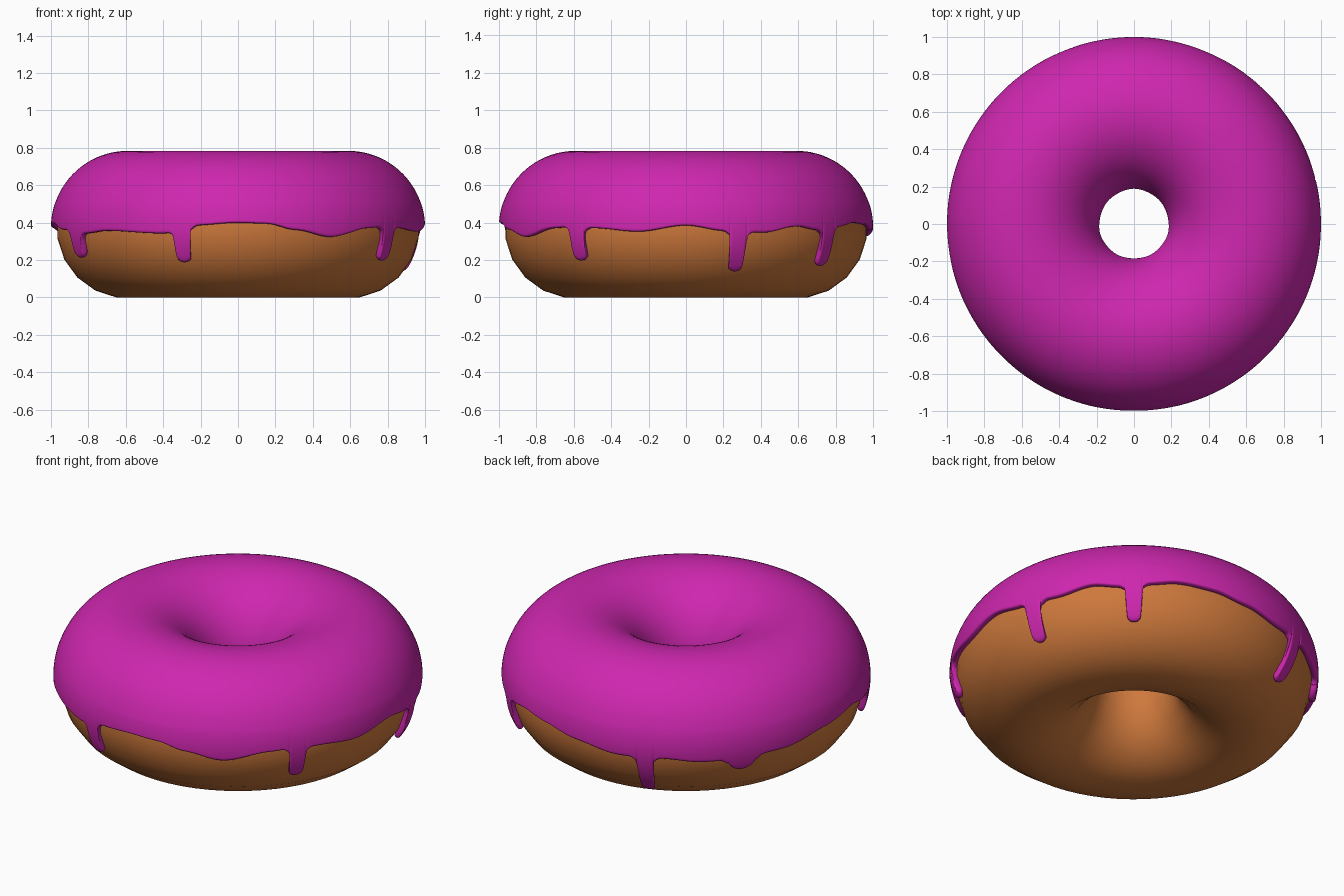
import bpy, math
from math import sin, cos, pi, radians, sqrt

if "Cube" in bpy.data.objects:
    bpy.data.objects.remove(bpy.data.objects["Cube"])

RING, BODY_R, ICE_R, MID = 0.59, 0.38, 0.41, 0.375   # ring radius, tube radii, tube centre height


def material(name, rgb):
    m = bpy.data.materials.new(name)
    m.diffuse_color = (*rgb, 1)
    m.use_nodes = True
    m.node_tree.nodes["Principled BSDF"].inputs["Base Color"].default_value = m.diffuse_color
    return m


def on_tube(theta, phi, r):
    d = RING + r * cos(phi)
    return (d * cos(theta), d * sin(theta), MID + r * sin(phi))


def make(name, verts, faces, mat):
    me = bpy.data.meshes.new(name)
    me.from_pydata(verts, [], faces)
    me.polygons.foreach_set("use_smooth", [True] * len(me.polygons))
    me.materials.append(mat)
    ob = bpy.data.objects.new(name, me)
    bpy.context.collection.objects.link(ob)
    return ob


def sheet_faces(cols, rows, wrap):
    return [(i * rows + j, i * rows + (j + 1) % rows,
             (i + 1) % cols * rows + (j + 1) % rows, (i + 1) % cols * rows + j)
            for i in range(cols) for j in range(rows if wrap else rows - 1)]


# Dough ring
C, R = 64, 20
dough = [on_tube(2 * pi * i / C, -2 * pi * (j + 0.5) / R, BODY_R) for i in range(C) for j in range(R)]
make("dough_ring", dough, sheet_faces(C, R, True), material("dough", (0.62, 0.19, 0.045)))

# Icing hem: (azimuth in degrees, height)
HEM = [(0, .385), (12, .355), (25, .345), (37, .38), (45, .36), (54, .375), (65, .40), (76, .39),
       (88, .36), (103, .325), (118, .33), (130, .31), (157, .325), (174, .37), (189, .395),
       (200, .36), (215, .34), (225, .355), (246, .34), (256, .385), (270, .40), (279, .395),
       (288, .36), (300, .32), (315, .37), (323, .38), (330, .37), (345, .35), (360, .385)]
# Drips: (azimuth, tip height, half width)
DRIPS = [(16.5, .13, .043), (50, .16, .043), (112, .085, .043), (143, .24, .08),
         (209, .205, .05), (252.5, .18, .043), (324, .19, .043)]
FILLET = 0.05


def arc(z):
    return ICE_R * math.asin((z - MID) / ICE_R)


def hem_phi(az):
    for (a, za), (b, zb) in zip(HEM, HEM[1:]):
        if a <= az <= b:
            t = (az - a) / (b - a)
            s = arc(za + (zb - za) * t * t * (3 - 2 * t))
            break
    low = s
    for a, tip, w in DRIPS:
        d = abs(radians(az - a)) * 0.96
        if d < w:
            low = min(low, arc(tip) + w - sqrt(w * w - d * d))
        elif d < w + FILLET:
            low = min(low, s - FILLET + sqrt(FILLET ** 2 - (FILLET - d + w) ** 2))
    return low / ICE_R


# Columns are denser around the drips
def near(az):
    return any(abs(az - a) < 6.2 for a, _, _ in DRIPS)


azs = [k * 0.4 for k in range(900) if near(k * 0.4) or k % 4 == 0]

# Icing sheet, from the inside of the hole over the top to the hem
icing, UP, DOWN, TURN = [], 18, 11, 0.3
for az in azs:
    th, low = radians(az), hem_phi(az)
    inner = pi - 0.05 + 0.03 * sin(3 * th) + 0.02 * sin(7 * th)
    phis = [inner + (TURN - inner) * j / UP for j in range(UP)]
    phis += [TURN + (low - TURN) * j / (DOWN - 1) for j in range(DOWN)]
    icing += [on_tube(th, p, ICE_R) for p in phis]
ice = make("icing", icing, sheet_faces(len(azs), UP + DOWN, False), material("icing", (0.62, 0.02, 0.43)))
sol = ice.modifiers.new("thickness", "SOLIDIFY")
sol.thickness, sol.offset = 0.036, -1
sub = ice.modifiers.new("round", "SUBSURF")
sub.levels = sub.render_levels = 1
